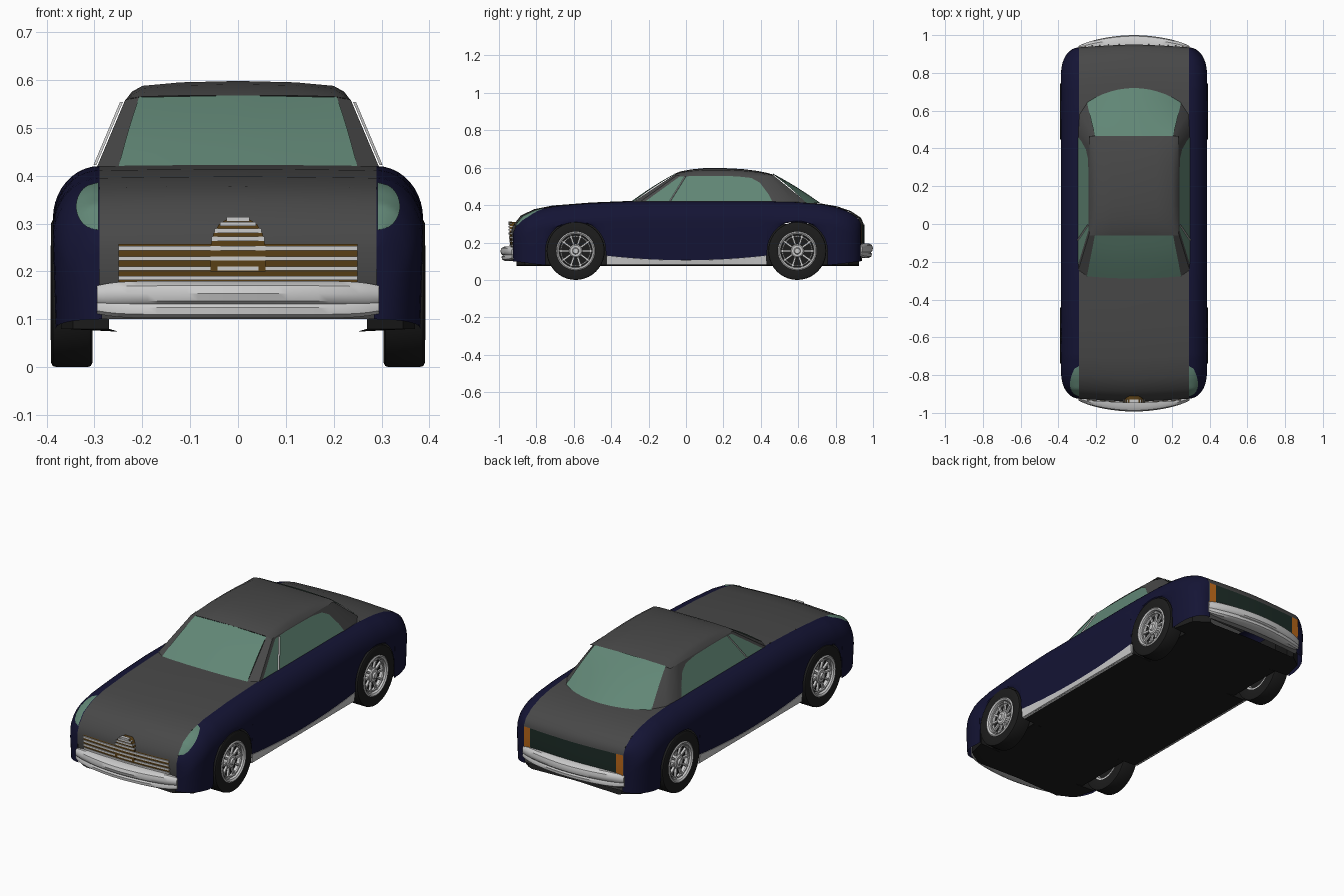
import bpy, bmesh, math
from mathutils import Vector
from mathutils.bvhtree import BVHTree

if "Cube" in bpy.data.objects:
    bpy.data.objects.remove(bpy.data.objects["Cube"])

COL = {"blue": (.007, .007, .035), "grey": (.065, .065, .065), "glass": (.12, .24, .18),
       "chrome": (.65, .65, .65), "black": (.012, .012, .012), "brown": (.1, .05, .008),
       "orange": (.5, .14, .01), "rear": (.012, .025, .02)}
MATS = {}
for k, c in COL.items():
    MATS[k] = bpy.data.materials.new(k)
    MATS[k].diffuse_color = (*c, 1)


def grid(name, rows, col, mirror=False, wrap=False, caps=False, loop=False, angle=35):
    """Skin rows of points into a quad surface."""
    n, m = len(rows), len(rows[0])
    bm = bmesh.new()
    v = [[bm.verts.new(p) for p in r] for r in rows]
    for i in range(n if loop else n - 1):
        for j in range(m if wrap else m - 1):
            a, b = v[i], v[(i + 1) % n]
            k = (j + 1) % m
            bm.faces.new((a[j], a[k], b[k], b[j]))
    if caps:
        bm.faces.new(v[0])
        bm.faces.new(v[-1])
    bmesh.ops.remove_doubles(bm, verts=bm.verts, dist=1e-5)
    bmesh.ops.recalc_face_normals(bm, faces=bm.faces)
    if any(e.is_boundary for e in bm.edges):
        c = Vector((0, 0, .25))
        if sum(f.normal.dot(f.calc_center_median() - c) * f.calc_area() for f in bm.faces) < 0:
            bmesh.ops.reverse_faces(bm, faces=bm.faces)
    me = bpy.data.meshes.new(name)
    bm.to_mesh(me)
    bm.free()
    ob = bpy.data.objects.new(name, me)
    bpy.context.collection.objects.link(ob)
    me.materials.append(MATS[col])
    bpy.ops.object.select_all(action='DESELECT')
    ob.select_set(True)
    bpy.context.view_layer.objects.active = ob
    bpy.ops.object.shade_smooth_by_angle(angle=math.radians(angle))
    if mirror:
        ob.modifiers.new("mirror", 'MIRROR')
    return ob


def interp(table, t):
    for (a, p), (b, q) in zip(table, table[1:]):
        if t <= b:
            return p + (q - p) * max(0, t - a) / (b - a)
    return table[-1][1]


def lin(a, b, n):
    return [a + (b - a) * i / n for i in range(n + 1)]


# Shared body lines
TOP = [(-.925, .25), (-.91, .29), (-.87, .34), (-.8, .375), (-.7, .395), (-.5, .411), (-.28, .42),
       (.4, .42), (.6, .415), (.72, .405), (.8, .39), (.87, .365), (.92, .33), (.935, .30)]
FRONT = [(.10, -.905), (.18, -.92), (.25, -.925), (.29, -.91), (.34, -.87)]
REAR = [(.10, .925), (.2, .935), (.30, .935)]
WY, WZ, AR = (-.59, .595), .155, .161


def bulge(x):
    return .015 * (1 - (abs(x) / .29) ** 1.5)


def width(y):
    f = min(1, max(0, min(y + .925, .935 - y) / .16))
    return .29 + .097 * math.sqrt(1 - (1 - f) ** 2.5)


def sill_z(y):
    return .105 + .025 * (y / .43) ** 2


# Fenders with wheel arches
def fender_row(y, zb):
    zt, w = interp(TOP, y), width(y)
    h = min(.11, zt - .18)
    zs = zt - h
    amax = math.acos(max(0, min(1, (zb - zs) / h)))
    r = [(.29 + (w - .29) * math.sin(a), y, zs + h * math.cos(a)) for a in lin(0, amax, 10)]
    return r + [(r[-1][0] - .006 * t, y, r[-1][2] + (min(zs, zb) - r[-1][2]) * t) for t in (.5, 1)]


def arch(c):
    return [(c - AR * math.cos(a), WZ + AR * math.sin(a)) for a in lin(0, math.pi, 24)]


end = [0, .003, .01, .02, .035, .055, .08, .11, .14]
st = [(-.925 + d, .10 - .13 * d) for d in end] + [(WY[0] - AR, .08)] + arch(WY[0])
st += [(y, sill_z(y)) for y in lin(WY[0] + AR, WY[1] - AR, 16)] + arch(WY[1])
st += [(WY[1] + AR, .08)] + [(.935 - d, .10 - .13 * d) for d in reversed(end)]
rows = [fender_row(*s) for s in st]
grid("fender", rows, "blue", mirror=True)

# Headlights: half-round patches laid on the fender
m = len(rows[0])
tree = BVHTree.FromPolygons([p for r in rows for p in r],
                            [(i * m + j, i * m + j + 1, (i + 1) * m + j + 1, (i + 1) * m + j)
                             for i in range(len(rows) - 1) for j in range(m - 1)])
lamp = []
for z in lin(-1, 1, 16):
    half = .046 * math.sqrt(max(0, 1 - z * z)) + .001
    r = []
    for t in lin(0, 1, 8):
        x, zz = .2915 + half * t, .335 + .05 * z
        hit = tree.ray_cast(Vector((x, -2, zz)), Vector((0, 1, 0)))[0]
        r.append((x, (hit.y if hit else -.86) - .004, zz + .001))
    lamp.append(r)
grid("headlight", lamp, "glass", mirror=True, angle=60)

# Bonnet with nose, boot with tail
XS = lin(-.29, .29, 12)
nose = [(y, z) for z, y in FRONT[:2]] + [t for t in TOP if t[0] <= -.28] + [(-.25, .42)]
grid("bonnet", [[(x, y - bulge(x) * min(1, max(0, (-.28 - y) / .6)), z + .2 * bulge(x) * (z > .3)) for x in XS]
                for y, z in nose], "grey")
tail = [(.925, .10), (.935, .2)] + [t for t in reversed(TOP) if t[0] >= .6] + [(.5, .416)]
grid("boot", [[(x, y + bulge(x) * min(1, max(0, (y - .6) / .33)), z + .2 * bulge(x) * (z > .3)) for x in XS]
              for y, z in tail], "grey")

# Underbody with wheel wells
UB = [(-.905, .27), (-.86, .345), (-.755, .37), (-.754, .295), (-.427, .295), (-.426, .372),
      (.432, .372), (.433, .295), (.758, .295), (.759, .37), (.87, .345), (.925, .27)]
grid("underbody", [[(0, y, .081), (min(.25, w), y, .074), (w, y, .08), (w, y, .1 if abs(y) > .9 else .30)]
                   for y, w in UB], "black", mirror=True)

# Sills
grid("sill", [[(.37, y, sill_z(y) + .005), (width(y) - .004, y, sill_z(y)), (.378, y, .082), (.365, y, .078)]
              for y in lin(-.425, .43, 16)], "chrome", mirror=True, wrap=True, caps=True)

# Cabin pillars
belt = [(.25, -.28, .418), (.295, -.245, .418), (.295, .48, .418), (.288, .58, .416), (.245, .645, .414)]
head = [(.207, -.06, .564), (.236, -.05, .558), (.236, .40, .558), (.228, .44, .557), (.205, .465, .561)]
grid("cabin_side", [belt, head], "grey", mirror=True)

# Roof
roof = [(-.06, .568), (-.03, .58), (.03, .591), (.1, .598), (.2, .598), (.3, .593), (.38, .583), (.43, .573), (.467, .563)]
sec = [(.236, 0), (.222, .45), (.2, .75), (.12, .93), (0, 1)]
grid("roof", [[(x, y, .557 + (zc - .557) * f) for x, f in sec] for y, zc in roof], "grey", mirror=True)


# Windscreen and rear window
def screen(name, y_mid, y_edge, z0, y_top):
    lo = [(x, y_mid + (y_edge - y_mid) * (x / .25) ** 2, z0) for x in lin(0, .25, 6)]
    hi = [(x, y_top, .568 - .004 * (x / .207)) for x in lin(0, .207, 6)]
    rows = [[Vector(a).lerp(Vector(b), t) + Vector((0, 0, .006 * math.sin(math.pi * t)))
             for a, b in zip(lo, hi)] for t in lin(0, 1, 6)]
    grid(name, rows, "glass", mirror=True)


screen("windscreen", -.295, -.28, .418, -.06)
screen("rear_window", .72, .645, .41, .466)


# Side windows and their chrome dividers
def on_side(y, z, off):
    return (.295 - (z - .418) * .4214 + off, y, z)


low = [(-.215, .422), (-.1, .422), (.1, .422), (.3, .422), (.40, .422), (.435, .422), (.46, .422)]
high = [(-.035, .552), (.05, .556), (.15, .556), (.27, .554), (.35, .545), (.395, .52), (.44, .46)]
grid("side_window", [[on_side(*p, .003) for p in r] for r in (low, high)], "glass", mirror=True)
grid("window_divider", [[on_side(y - .004, z, .003), on_side(y, z, .009), on_side(y + .004, z, .003)]
                        for y, z in ((-.085, .422), (-.003, .554))], "chrome", mirror=True)


# Grille: panel, centre dome and bars
def face_y(x, z):
    return interp(FRONT, z) - bulge(x)


grid("grille_panel", [[(x, face_y(x, z) - .004, z) for x in lin(-.25, .25, 12)] for z in (.178, .2, .225, .25, .257)], "brown")
dome = [(.057, .2), (.057, .255), (.051, .28), (.04, .298), (.022, .31)]
dome += [(-x, z) for x, z in reversed(dome)]
grid("grille_dome", [[(x, y, z) for x, z in dome] for y in (-.944, -.86)], "brown", wrap=True, caps=True)
for z, h in [(.186, .25), (.206, .25), (.227, .25), (.248, .25), (.268, .055), (.285, .049), (.299, .038), (.309, .024)]:
    bar = []
    for x in lin(-h, h, 12):
        y = face_y(x, min(z, .25)) - .002
        bar.append([(x, y - .006, z - .0045), (x, y - .006, z + .0045), (x, y + .012, z + .0045), (x, y + .012, z - .0045)])
    grid("grille_bar", bar, "chrome", wrap=True, caps=True)

# Tail panel and tail lights
for name, a, b, col, mir in [("tail_panel", -.25, .25, "rear", False), ("tail_light", .25, .289, "orange", True)]:
    grid(name, [[(x, interp(REAR, z) + bulge(x) + .004, z) for x in lin(a, b, 8)] for z in (.17, .2, .25, .295)], col, mirror=mir)

# Bumpers: double-ridged section swept across the car
ridge = [(.0, .078), (.6, .078), (.9, .068), (1, .052), (.92, .036), (.78, .030), (.88, .022), (.86, .008), (.6, 0), (0, 0)]
for name, s, z0, tip, inner in [("front_bumper", -1, .102, .993, .932), ("rear_bumper", 1, .118, 1.0, .945)]:
    rows = []
    for x in lin(-1, 1, 28):
        sc = 1 - .25 * abs(x) ** 8
        yi, yo = inner - .025 * x * x, tip - .05 * abs(x) ** 1.9
        rows.append([(.295 * x, s * (yi + (yo - yi) * d * sc), z0 + .039 + (h - .039) * sc) for d, h in ridge])
    grid(name, rows, "chrome", wrap=True, caps=True)


# Wheels
def lathe(name, prof, y, col):
    grid(name, [[(x, y + r * math.cos(a), WZ + r * math.sin(a)) for r, x in prof]
                for a in [math.tau * i / 40 for i in range(40)]], col, mirror=True, wrap=True, loop=True)


for y, n in zip(WY, ("front", "rear")):
    lathe(n + "_tyre", [(.1, .305), (.145, .304), (.153, .308), (.155, .315), (.155, .38), (.153, .387), (.145, .391), (.1, .386)], y, "black")
    lathe(n + "_rim", [(.102, .306), (.104, .388), (.098, .392), (.09, .386), (.087, .375), (.09, .306)], y, "chrome")
    lathe(n + "_inner_ring", [(.082, .372), (.082, .38), (.076, .38), (.076, .372)], y, "chrome")
    lathe(n + "_brake_disc", [(.0001, .335), (.091, .335), (.091, .35), (.0001, .35)], y, "black")
    lathe(n + "_hub", [(.0001, .32), (.036, .32), (.036, .375), (.03, .38), (.018, .38), (.014, .388), (.0001, .388)], y, "chrome")
    for i in range(10):
        a = math.tau * i / 10
        u, t = Vector((0, math.cos(a), math.sin(a))), Vector((0, -math.sin(a), math.cos(a)))
        c = Vector((0, y, WZ))
        grid(n + "_spoke", [[c + u * r + t * s * .005 + Vector((x + d, 0, 0)) for s, d in ((-1, 0), (1, 0), (1, .012), (-1, .012))]
                            for r, x in ((.03, .36), (.09, .366))], "chrome", mirror=True, wrap=True, caps=True)

for m in bpy.data.materials:
    if m.users and not m.is_grease_pencil:
        m.use_nodes = True
        m.node_tree.nodes["Principled BSDF"].inputs["Base Color"].default_value = m.diffuse_color
